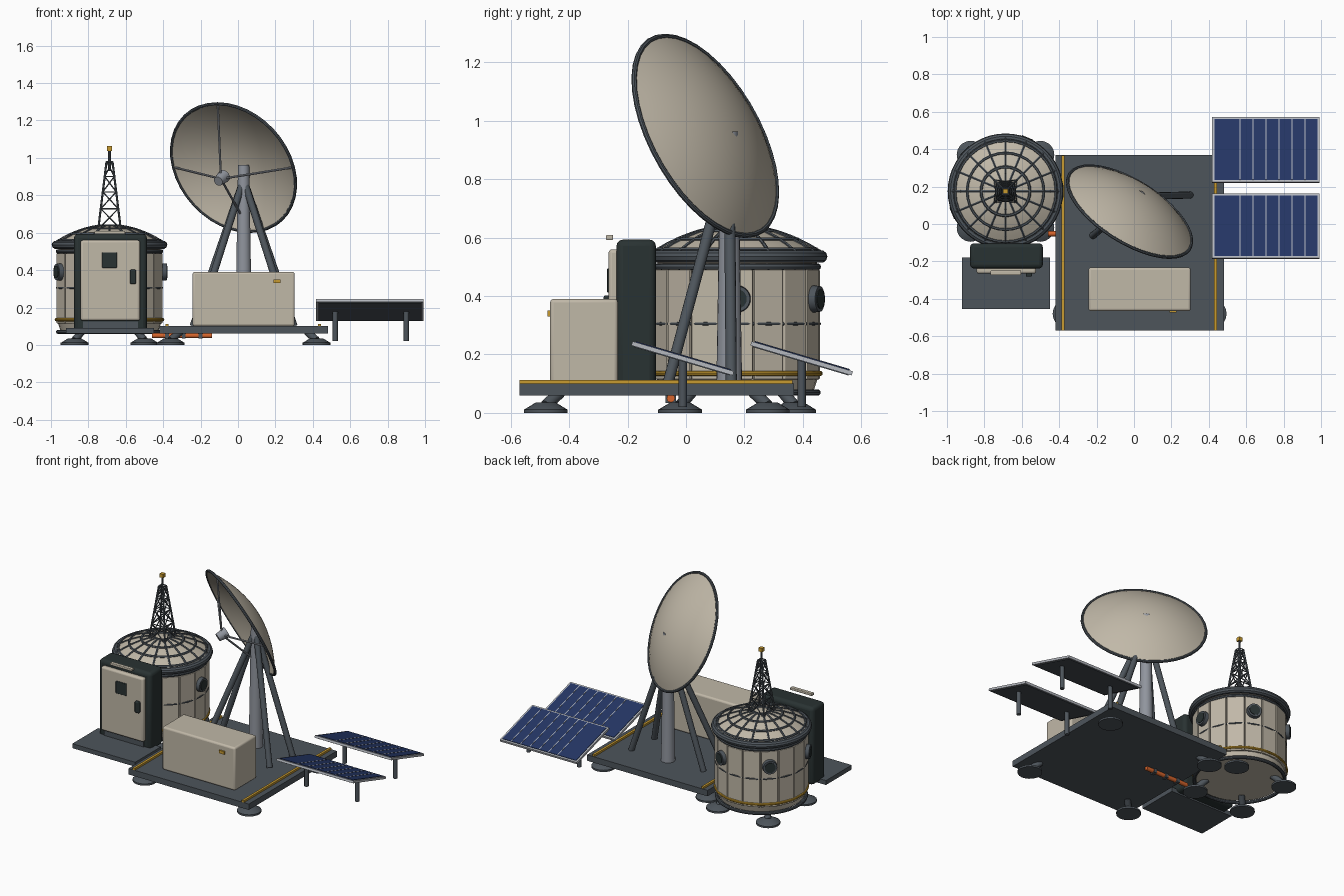
import bpy, bmesh
from math import cos, sin, pi, radians
from mathutils import Vector, Matrix

cube = bpy.data.objects.get("Cube")
if cube:
    bpy.data.objects.remove(cube)


def material(name, rgb):
    m = bpy.data.materials.new(name)
    m.use_nodes = True
    m.diffuse_color = (*rgb, 1)
    m.node_tree.nodes["Principled BSDF"].inputs["Base Color"].default_value = (*rgb, 1)
    return m


beige = material("beige panel", (.53, .48, .39))
taupe = material("taupe seam", (.24, .21, .17))
slate = material("slate metal", (.075, .09, .105))
black = material("green black", (.022, .032, .032))
steel = material("steel", (.28, .30, .34))
pale = material("pale frame", (.46, .48, .52))
blue = material("solar blue", (.018, .037, .13))
yellow = material("safety yellow", (.58, .33, .03))
orange = material("pipe orange", (.68, .13, .025))


class Part:
    """Collects primitives of one colour into one object."""

    def __init__(self, name, mat):
        self.name, self.mat, self.bm = name, mat, bmesh.new()

    def box(self, lo, hi, frame=Matrix()):
        lo, hi = Vector(lo), Vector(hi)
        m = frame @ Matrix.Translation((lo + hi) / 2) @ Matrix.Diagonal((*(hi - lo), 1))
        bmesh.ops.create_cube(self.bm, size=1, matrix=m)
        return self

    def rod(self, a, b, r, r2=None, seg=12):
        a, b = Vector(a), Vector(b)
        q = (b - a).to_track_quat('Z', 'Y').to_matrix().to_4x4()
        bmesh.ops.create_cone(self.bm, cap_ends=True, segments=seg, radius1=r,
                              radius2=r if r2 is None else r2, depth=(b - a).length,
                              matrix=Matrix.Translation((a + b) / 2) @ q)
        return self

    def lathe(self, profile, frame, seg=32, closed=False):
        rings = [[self.bm.verts.new(frame @ Vector((r * cos(2 * pi * i / seg), r * sin(2 * pi * i / seg), z)))
                  for i in range(seg)] for r, z in profile]
        pairs = list(zip(rings, rings[1:])) + ([(rings[-1], rings[0])] if closed else [])
        for p, q in pairs:
            for i in range(seg):
                j = (i + 1) % seg
                self.bm.faces.new((p[i], p[j], q[j], q[i]))
        return self

    def ring(self, frame, radius, minor, seg=48, sides=10):
        prof = [(radius + minor * cos(2 * pi * k / sides), minor * sin(2 * pi * k / sides)) for k in range(sides)]
        return self.lathe(prof, frame, seg, True)

    def done(self, bevel=0, smooth=False):
        bmesh.ops.remove_doubles(self.bm, verts=self.bm.verts, dist=1e-5)
        bmesh.ops.recalc_face_normals(self.bm, faces=self.bm.faces)
        mesh = bpy.data.meshes.new(self.name)
        self.bm.to_mesh(mesh)
        self.bm.free()
        mesh.materials.append(self.mat)
        ob = bpy.data.objects.new(self.name, mesh)
        bpy.context.collection.objects.link(ob)
        if bevel:
            mod = ob.modifiers.new("bevel", 'BEVEL')
            mod.width, mod.segments = bevel, 3
        if smooth:
            bpy.ops.object.select_all(action='DESELECT')
            ob.select_set(True)
            bpy.context.view_layer.objects.active = ob
            bpy.ops.object.shade_smooth_by_angle(angle=radians(35))
        return ob


def at(x, y, z):
    return Matrix.Translation((x, y, z))


# Equipment platform
Part("platform", slate).box((-.42, -.57, .06), (.48, .37, .10)).done()
rails = Part("edge_rails", yellow)
for x in (-.38, .435):
    rails.box((x - .008, -.57, .10), (x + .008, .365, .113))
rails.done()

# Cabinet on the platform
Part("cabinet", beige).box((-.243, -.465, .10), (.303, -.233, .39)).done(.012, True)
Part("cabinet_label", yellow).box((.19, -.474, .33), (.228, -.46, .35)).done()

# Habitat: core, panels, bands and dome
HX, HY = -.687, .175
core = Part("habitat_core", taupe)
core.lathe([(0, .08), (.262, .08), (.273, .12), (.273, .55), (0, .55)], at(HX, HY, 0)).done(0, True)
panels = Part("habitat_panels", beige)
for i in range(16):
    frame = at(HX, HY, 0) @ Matrix.Rotation(i * pi / 8, 4, 'Z')
    panels.box((.265, -.0525, .115), (.283, .0525, .49), frame)
panels.done(.003)
Part("habitat_base", beige).lathe([(0, .075), (.262, .075), (.275, .115)], at(HX, HY, 0)).done(0, True)
bands = Part("habitat_bands", slate)
for z, r, t in ((.07, .275, .011), (.305, .281, .006), (.50, .275, .012), (.535, .287, .022)):
    bands.ring(at(HX, HY, z), r, t)
bands.done(0, True)
Part("habitat_stripe", yellow).ring(at(HX, HY, .135), .284, .009).done(0, True)


def dome_z(r):
    return .55 + .09 * (1 - (r / .285) ** 2)


steps = [.285 * k / 6 for k in range(7)]
Part("dome", beige).lathe([(r, dome_z(r)) for r in steps], at(HX, HY, 0)).done(0, True)
ribs = Part("dome_ribs", slate)
for i in range(16):
    c, s = cos(i * pi / 8), sin(i * pi / 8)
    pts = [(HX + r * c, HY + r * s, dome_z(r)) for r in steps[1:]]
    for a, b in zip(pts, pts[1:]):
        ribs.rod(a, b, .007, seg=6)
for r in (.05, .13, .205, .27):
    ribs.ring(at(HX, HY, dome_z(r)), r, .008, 32, 6)
ribs.done(0, True)

# Portholes spaced every third panel
frames, glass = Part("porthole_frames", slate), Part("porthole_glass", black)
for i in (0, 3, 6, 9):
    d, c = Vector((cos(i * pi / 8), sin(i * pi / 8), 0)), Vector((HX, HY, .39))
    frames.rod(c + d * .27, c + d * .307, .048, .044, 24)
    glass.rod(c + d * .30, c + d * .311, .033, seg=24)
frames.done(0, True)
glass.done()

# Airlock with door
Part("airlock_pad", slate).box((-.92, -.455, .06), (-.45, -.18, .09)).done()
Part("airlock_frame", black).box((-.877, -.238, .07), (-.487, -.103, .593)).done(.022, True)
Part("airlock_door", beige).box((-.842, -.265, .13), (-.524, -.22, .56)).done(.012, True)
Part("door_window", black).box((-.727, -.27, .412), (-.647, -.25, .495)).done(.004)
Part("door_handle", black).box((-.578, -.282, .325), (-.545, -.25, .402)).done(.007)
Part("door_sill", slate).box((-.83, -.245, .09), (-.535, -.19, .125)).done()
Part("door_lamp", beige).box((-.767, -.274, .592), (-.603, -.249, .609)).done(.004)

# Lattice tower on the dome
tower = Part("lattice_tower", slate)


def corner(k, t):
    w = .06 + (.016 - .06) * t
    sx, sy = ((1, 1), (-1, 1), (-1, -1), (1, -1))[k % 4]
    return Vector((HX + sx * w, HY + sy * w, .62 + .36 * t))


levels = [0, .3, .55, .78, 1]
for k in range(4):
    tower.rod(corner(k, 0), corner(k, 1), .006, seg=6)
    for t, u in zip(levels, levels[1:]):
        tower.rod(corner(k, t), corner(k + 1, u), .0035, seg=6)
        tower.rod(corner(k + 1, t), corner(k, u), .0035, seg=6)
        tower.rod(corner(k, u), corner(k + 1, u), .0035, seg=6)
tower.rod((HX, HY, .93), (HX, HY, 1.045), .007, seg=8).done()
Part("tower_beacon", yellow).box((HX - .013, HY - .013, 1.038), (HX + .013, HY + .013, 1.063)).done()

# Dish mast and braces
MX, MY = .03, .148
Part("mast", steel).rod((MX, MY, .10), (MX, MY, .963), .044, .03, 20).done(0, True)
braces = Part("mast_braces", slate)
for dx, dy in ((.27, .007), (-.27, .007), (.25, -.21), (-.25, -.21)):
    braces.rod((MX + dx, MY + dy, .10), (MX, MY, .885), .019)
braces.done(0, True)

# Dish, rim, feed and feed struts
R, DEPTH = .378, .118
centre, axis = Vector((-.024, .066, .948)), Vector((-.48, -.763, -.43)).normalized()
tilt = Matrix.Translation(centre) @ axis.to_track_quat('Z', 'Y').to_matrix().to_4x4()
radii = [R * k / 10 for k in range(11)]
outer = [(r, -DEPTH * (1 - (r / R) ** 2)) for r in radii]
inner = [(r, z + .008) for r, z in reversed(outer)]
Part("dish", beige).lathe(outer + inner, tilt, 40).done(0, True)
Part("dish_rim", slate).ring(tilt, R, .009, 40, 8).done(0, True)
feed = centre + axis * .14
up = (Vector((0, 0, 1)) - axis * axis.z).normalized()
side = axis.cross(up)
struts = Part("feed_struts", steel)
for d in (up, -up, side, -side):
    struts.rod(centre + d * (R - .012), feed, .006, seg=8)
struts.done(0, True)
Part("feed_horn", steel).rod(feed - axis * .035, feed + axis * .03, .036, .026, 16).done(0, True)

# Solar panels on posts
for n, y in enumerate((-.011, .396)):
    tag = ("front", "back")[n]
    frame = at(.705, y, .188) @ Matrix.Rotation(radians(-16.5), 4, 'X')
    Part(tag + "_solar_frame", pale).box((-.287, -.181, -.009), (.287, .181, .006), frame).done()
    Part(tag + "_solar_backing", slate).box((-.275, -.17, -.012), (.275, .17, -.008), frame).done()
    Part(tag + "_solar_cells", blue).box((-.275, -.169, .004), (.275, .169, .009), frame).done()
    lines = Part(tag + "_solar_lines", pale)
    for k in range(6):
        x = -.138 + .0695 * k
        lines.box((x - .0025, -.169, .006), (x + .0025, .169, .0105), frame)
    lines.done()
    posts = Part(tag + "_solar_posts", slate)
    for x in (.52, .90):
        posts.rod((x, y, .02), (x, y, .185), .014)
    posts.done(0, True)

# Feet with slanted struts under platform and habitat
feet = Part("landing_feet", slate)


def foot(x, y, cx, cy, top):
    inward = Vector((cx - x, cy - y, 0)).normalized() * .07
    feet.rod((x, y, 0), (x, y, .012), .075, seg=20)
    feet.rod((x, y, .012), (x, y, .035), .073, .035, 20)
    feet.rod((x, y, .025), Vector((x, y, top)) + inward, .02)


for sx in (-1, 1):
    for sy in (-1, 1):
        foot(.03 + sx * .39, -.10 + sy * .38, .03, -.10, .07)
        foot(HX + sx * .186, HY + sy * .195, HX, HY, .085)
feet.done(0, True)

# Supply pipe with clamps
Part("supply_pipe", orange).rod((-.46, -.052, .05), (-.14, -.052, .05), .014).done(0, True)
clamps = Part("pipe_clamps", slate)
for x in (-.38, -.29, -.20):
    clamps.box((x - .01, -.07, .033), (x + .01, -.034, .062))
clamps.done()
